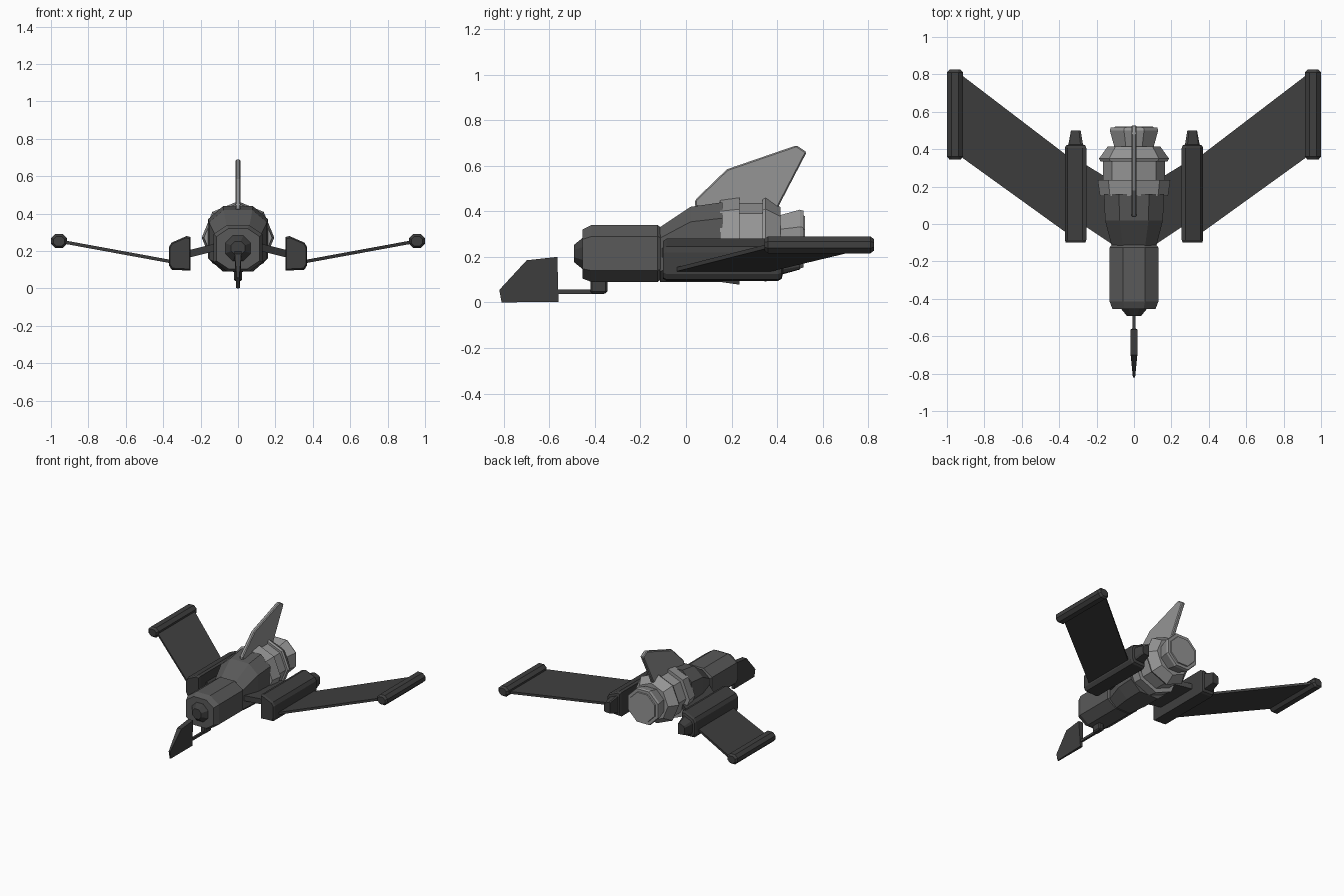
import bpy, bmesh, math

if "Cube" in bpy.data.objects:
    bpy.data.objects.remove(bpy.data.objects["Cube"])

def material(name, g):
    m = bpy.data.materials.new(name)
    m.diffuse_color = (g, g, g, 1)
    m.use_nodes = True
    m.node_tree.nodes["Principled BSDF"].inputs["Base Color"].default_value = m.diffuse_color
    return m

DARK, MID, LIGHT = material("dark", 0.05), material("mid", 0.1), material("light", 0.3)

def loft(name, rings, mat, mirror=False, bevel=0):
    """Skin equal-length rings of points, capping both ends."""
    bm = bmesh.new()
    vs = [[bm.verts.new(p) for p in r] for r in rings]
    n = len(vs[0])
    for a, b in zip(vs, vs[1:]):
        for i in range(n):
            j = (i + 1) % n
            bm.faces.new((a[i], a[j], b[j], b[i]))
    bm.faces.new(vs[0][::-1])
    bm.faces.new(vs[-1])
    bmesh.ops.recalc_face_normals(bm, faces=bm.faces)
    me = bpy.data.meshes.new(name)
    bm.to_mesh(me)
    bm.free()
    ob = bpy.data.objects.new(name, me)
    bpy.context.collection.objects.link(ob)
    me.materials.append(mat)
    if bevel:
        b = ob.modifiers.new("bevel", 'BEVEL')
        b.width, b.segments = bevel, 1
    if mirror:
        ob.modifiers.new("mirror", 'MIRROR')
    return ob

def octagon(y, r, z, turn=0.0):
    return [(r * math.cos(math.pi / 4 * (i + turn)), y,
             z + r * math.sin(math.pi / 4 * (i + turn))) for i in range(8)]

def chamfered(y, w, bottom, top, tw=0.45, sh=0.6):
    """Eight-sided section: half width w, narrow flats on top and bottom."""
    c, h = (top + bottom) / 2, (top - bottom) / 2
    q = [(w, -h * sh), (w, h * sh), (w * tw, h), (-w * tw, h),
         (-w, h * sh), (-w, -h * sh), (-w * tw, -h), (w * tw, -h)]
    return [(x, y, c + z) for x, z in q]

def box(name, x0, x1, y0, y1, z0, z1, mat, bevel=0):
    q = [(x0, z0), (x1, z0), (x1, z1), (x0, z1)]
    return loft(name, [[(x, y, z) for x, z in q] for y in (y0, y1)], mat, bevel=bevel)

def plate(name, yz, half, mat, bevel=0):
    """Upright plate; half gives the half thickness at each outline point."""
    return loft(name, [[(s * t, y, z) for (y, z), t in zip(yz, half)] for s in (-1, 1)],
                mat, bevel=bevel)

# nose barrel with blunt tip
loft("nose_barrel", [chamfered(-0.455, 0.115, 0.105, 0.32), chamfered(-0.415, 0.13, 0.09, 0.34),
                     chamfered(-0.125, 0.13, 0.09, 0.34), chamfered(-0.105, 0.115, 0.105, 0.325)], MID)
loft("nose_tip", [octagon(-0.493, 0.04, 0.215, 0.5), octagon(-0.45, 0.078, 0.215, 0.5)], DARK)

# fuselage
loft("fuselage", [chamfered(-0.115, 0.12, 0.09, 0.33, 0.5), chamfered(0.02, 0.155, 0.09, 0.42, 0.5),
                  chamfered(0.16, 0.16, 0.09, 0.44, 0.5)], MID)

# engine: collar, core, flange and nozzle
loft("engine_collar", [octagon(0.15, 0.182, 0.272), octagon(0.235, 0.194, 0.272)], LIGHT)
loft("engine_core", [octagon(0.2, 0.165, 0.275), octagon(0.36, 0.165, 0.275)], LIGHT)
loft("engine_flange", [octagon(0.335, 0.18, 0.278), octagon(0.35, 0.187, 0.278),
                       octagon(0.415, 0.14, 0.278)], LIGHT)
loft("engine_nozzle", [octagon(0.4, 0.11, 0.278, 0.5), octagon(0.5, 0.14, 0.278, 0.5),
                       octagon(0.515, 0.135, 0.278, 0.5)], LIGHT)
loft("exhaust_disc", [octagon(0.51, 0.115, 0.278, 0.5), octagon(0.522, 0.11, 0.278, 0.5)], LIGHT)

# tail fin
plate("tail_fin", [(0.04, 0.42), (0.04, 0.45), (0.18, 0.585), (0.485, 0.69), (0.53, 0.66), (0.4, 0.41)],
      [0.014] * 6, LIGHT, 0.006)

# forward rudder on its rod and bracket
plate("front_rudder", [(-0.56, 0.003), (-0.565, 0.2), (-0.70, 0.185), (-0.82, 0.055), (-0.81, 0.0)],
      [0.01, 0.02, 0.018, 0.006, 0.005], DARK)
box("rudder_rod", -0.008, 0.008, -0.57, -0.36, 0.038, 0.056, DARK)
box("rudder_bracket", -0.022, 0.022, -0.42, -0.345, 0.04, 0.11, DARK, 0.008)

# wing pods with tapered tails
def pod(y, s):
    q = [(0.255, 0.095), (0.255, 0.275), (0.275, 0.28), (0.355, 0.245),
         (0.37, 0.22), (0.37, 0.125), (0.355, 0.1)]
    return [(0.31 + (x - 0.31) * s, y, 0.185 + (z - 0.185) * s) for x, z in q]

loft("wing_pod", [pod(-0.1, 0.9), pod(-0.085, 1), pod(0.405, 1), pod(0.42, 0.9),
                  pod(0.425, 0.68), pod(0.5, 0.45)], DARK, True)

# wings: root stub and main panel
def wing_section(x, y0, y1, z, t=0.009):
    return [(x, y0, z - t), (x, y1, z - t), (x, y1, z + t), (x, y0, z + t)]

loft("wing_root", [wing_section(0.1, -0.12, 0.22, 0.225, 0.02),
                   wing_section(0.28, 0.0, 0.33, 0.18, 0.02)], DARK, True)
loft("wing_panel", [wing_section(0.35, -0.055, 0.36, 0.142),
                    wing_section(0.94, 0.37, 0.81, 0.25)], DARK, True)

# wing tip rails
def rail(y, s):
    q = [(-0.043, -0.015), (-0.02, -0.037), (0.02, -0.037), (0.043, -0.015),
         (0.043, 0.015), (0.02, 0.037), (-0.02, 0.037), (-0.043, 0.015)]
    return [(0.957 + x * s, y, 0.253 + z * s) for x, z in q]

loft("wing_tip_rail", [rail(0.345, 0.7), rail(0.36, 1), rail(0.81, 1), rail(0.825, 0.7)], DARK, True)
